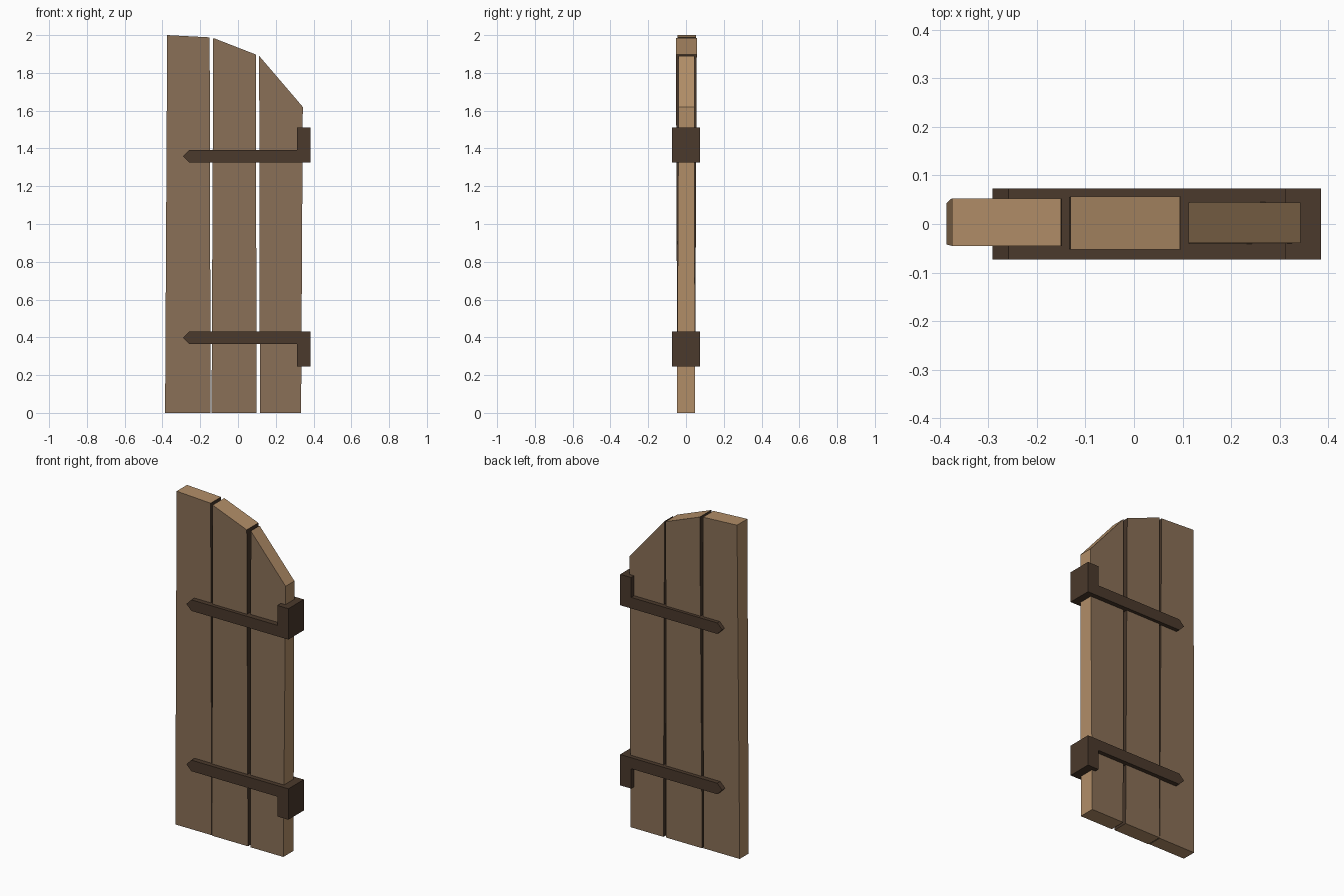
import bpy, bmesh

if "Cube" in bpy.data.objects:
    bpy.data.objects.remove(bpy.data.objects["Cube"])


def material(name, rgb):
    m = bpy.data.materials.new(name)
    m.diffuse_color = (*rgb, 1)
    m.use_nodes = True
    m.node_tree.nodes["Principled BSDF"].inputs["Base Color"].default_value = m.diffuse_color
    return m


FACE = material("weathered plank face", (0.254, 0.162, 0.095))
EDGE = material("light cut wood", (0.445, 0.270, 0.138))
GAP = material("dark plank gap", (0.060, 0.036, 0.022))
IRON = material("dark strap iron", (0.069, 0.041, 0.025))


def prism(name, front, back, mats):
    """Solid joining two matching loops of points."""
    bm = bmesh.new()
    f = [bm.verts.new(p) for p in front]
    b = [bm.verts.new(p) for p in back]
    bm.faces.new(f)
    bm.faces.new(b[::-1])
    n = len(f)
    for i in range(n):
        j = (i + 1) % n
        bm.faces.new((f[j], f[i], b[i], b[j]))
    bmesh.ops.recalc_face_normals(bm, faces=bm.faces)
    me = bpy.data.meshes.new(name)
    bm.to_mesh(me)
    bm.free()
    ob = bpy.data.objects.new(name, me)
    bpy.context.collection.objects.link(ob)
    for m in mats:
        me.materials.append(m)
    return ob


def plank(name, outline, y_bottom, y_top, left_gap, right_gap):
    """Outline runs bottom left, bottom right, top right, top left."""
    ys = [y_bottom, y_bottom, y_top, y_top]
    ob = prism(name,
               [(x, y[0], z) for (x, z), y in zip(outline, ys)],
               [(x, y[1], z) for (x, z), y in zip(outline, ys)],
               [FACE, EDGE, GAP])
    # broad faces weathered, ends and outer sides light, inner sides dark
    for p in ob.data.polygons:
        nx, ny, nz = p.normal
        if abs(ny) > 0.8:
            p.material_index = 0
        elif (nx < -0.95 and left_gap) or (nx > 0.95 and right_gap):
            p.material_index = 2
        else:
            p.material_index = 1


# Three slightly uneven planks under an arched top
plank("tall_plank", [(-0.386, 0), (-0.145, 0), (-0.150, 1.988), (-0.375, 2.0)],
      (-0.042, 0.043), (-0.045, 0.053), False, True)
plank("middle_plank", [(-0.140, 0), (0.098, 0), (0.095, 1.897), (-0.131, 1.985)],
      (-0.046, 0.047), (-0.053, 0.057), True, True)
plank("short_plank", [(0.116, 0), (0.334, 0), (0.343, 1.62), (0.112, 1.89)],
      (-0.048, 0.048), (-0.039, 0.044), True, False)

# Pointed hinge straps with an L-shaped end, mirrored about mid height
STRAP = [(-0.291, 1.358), (-0.258, 1.325), (0.385, 1.325), (0.385, 1.510),
         (0.312, 1.510), (0.312, 1.391), (-0.258, 1.391)]
for name, flip in (("upper_hinge_strap", False), ("lower_hinge_strap", True)):
    pts = [(x, 1.756 - z if flip else z) for x, z in STRAP]
    prism(name, [(x, -0.073, z) for x, z in pts],
          [(x, 0.073, z) for x, z in pts], [IRON])
